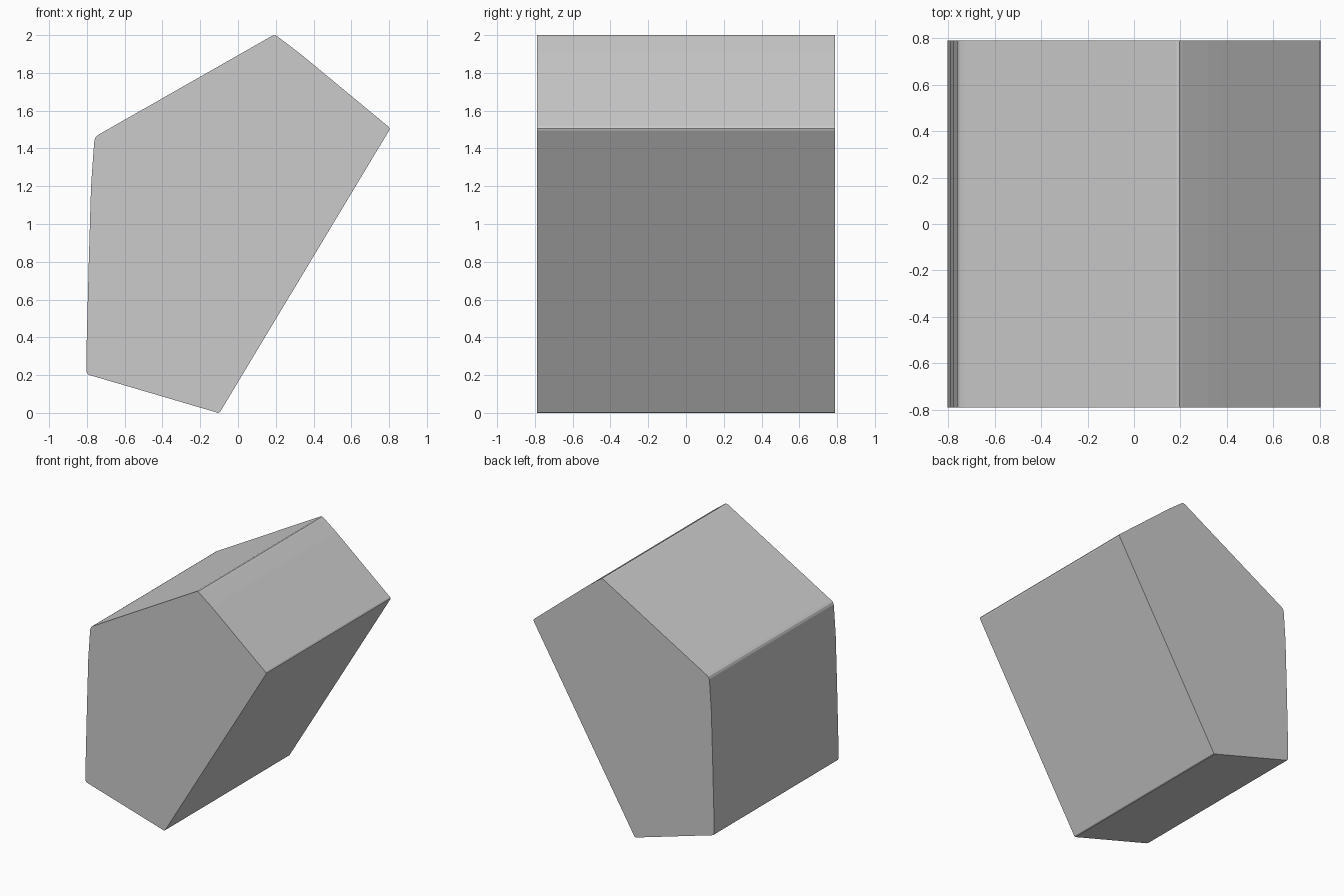
import bpy
import bmesh

if "Cube" in bpy.data.objects:
    bpy.data.objects.remove(bpy.data.objects["Cube"])

# Side profile (x, z), counter-clockwise seen from the front
profile = [
    (-0.105, 0.0), (-0.095, 0.005),                 # bottom corner
    (0.8, 1.495), (0.803, 1.505), (0.797, 1.515),   # right corner
    (0.38, 1.86), (0.32, 1.909), (0.21, 1.992),     # upper right slope
    (0.197, 2.0), (0.18, 1.996),                    # peak
    (-0.735, 1.475), (-0.752, 1.463), (-0.76, 1.445),  # left shoulder
    (-0.764, 1.4), (-0.778, 1.2), (-0.79, 0.8),     # gently bowed left side
    (-0.803, 0.3), (-0.803, 0.22), (-0.797, 0.206), (-0.785, 0.2),
]
half_depth = 0.79

# Prism body: extrude the profile from front to back
bm = bmesh.new()
front = bm.faces.new([bm.verts.new((x, -half_depth, z)) for x, z in profile])
extruded = bmesh.ops.extrude_face_region(bm, geom=[front])["geom"]
verts = [g for g in extruded if isinstance(g, bmesh.types.BMVert)]
bmesh.ops.translate(bm, verts=verts, vec=(0, 2 * half_depth, 0))
bmesh.ops.recalc_face_normals(bm, faces=bm.faces)

mesh = bpy.data.meshes.new("rock_block")
bm.to_mesh(mesh)
bm.free()
block = bpy.data.objects.new("rock_block", mesh)
bpy.context.collection.objects.link(block)
